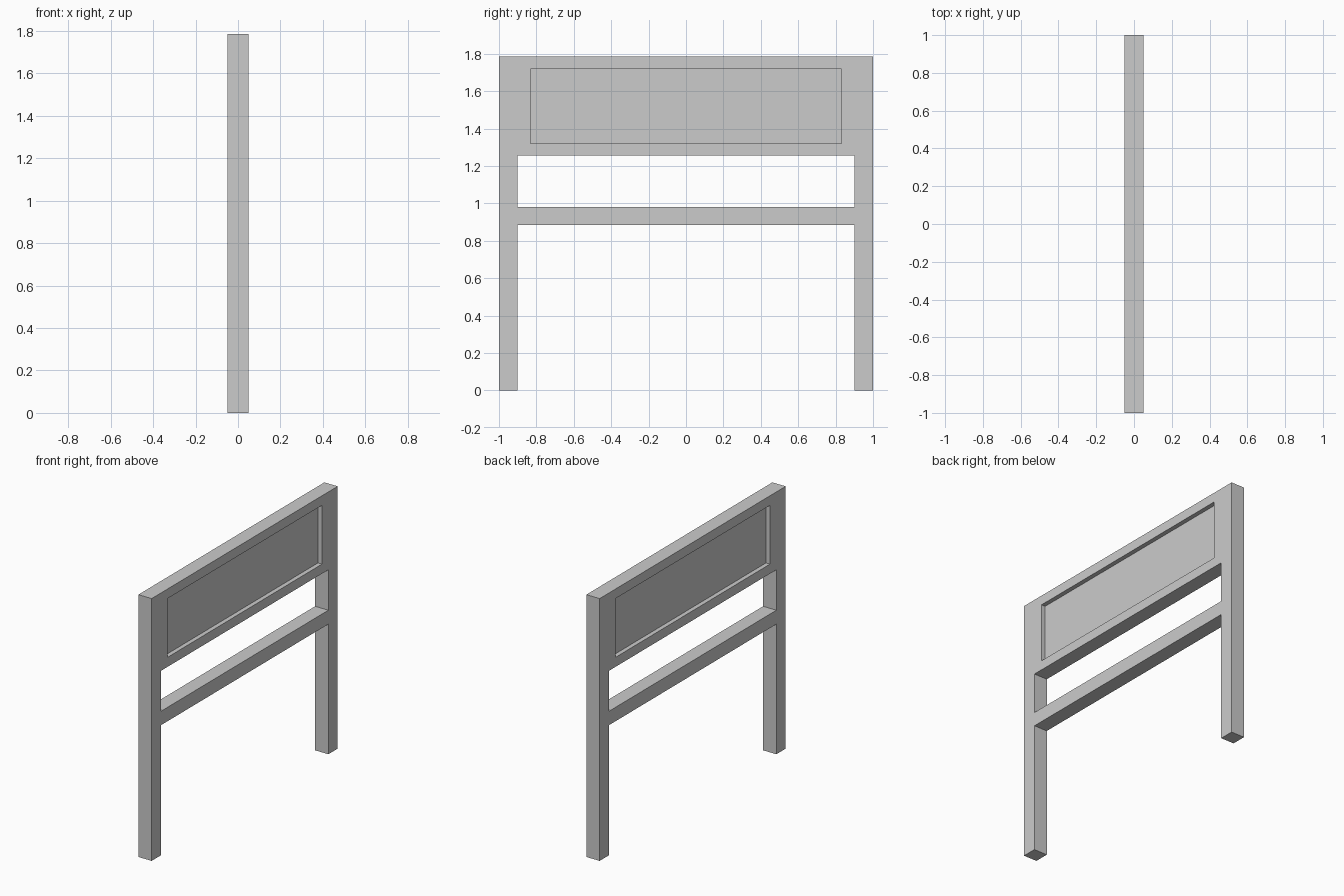
import bpy, bmesh

if "Cube" in bpy.data.objects:
    bpy.data.objects.remove(bpy.data.objects["Cube"])

HALF_DEPTH = 0.05   # frame half thickness
PANEL_HALF = 0.02   # recessed panel half thickness


def rect(y, z0, z1):
    return [(-y, z0), (y, z0), (y, z1), (-y, z1)]


def slab(name, loops, half):
    """Fill closed y-z loops (outline first, then holes) and extrude along x."""
    bm = bmesh.new()
    edges = []
    for loop in loops:
        vs = [bm.verts.new((-half, y, z)) for y, z in loop]
        edges += [bm.edges.new((a, b)) for a, b in zip(vs, vs[1:] + vs[:1])]
    bmesh.ops.triangle_fill(bm, edges=edges, use_beauty=True, normal=(1, 0, 0))
    ext = bmesh.ops.extrude_face_region(bm, geom=bm.faces[:], use_keep_orig=True)
    moved = [g for g in ext["geom"] if isinstance(g, bmesh.types.BMVert)]
    bmesh.ops.translate(bm, verts=moved, vec=(2 * half, 0, 0))
    bmesh.ops.recalc_face_normals(bm, faces=bm.faces[:])
    mesh = bpy.data.meshes.new(name)
    bm.to_mesh(mesh)
    bm.free()
    obj = bpy.data.objects.new(name, mesh)
    bpy.context.collection.objects.link(obj)
    return obj


# Frame: posts, cross rail and headboard border in one piece
right_leg = [(0.9, 0.885), (0.9, 0), (1, 0), (1, 1.785)]
outline = right_leg + [(-y, z) for y, z in reversed(right_leg)]
gap = rect(0.9, 0.98, 1.255)
panel_opening = rect(0.832, 1.32, 1.72)
slab("headboard_frame", [outline, gap, panel_opening], HALF_DEPTH)

# Thin panel, recessed equally on both sides
slab("headboard_panel", [panel_opening], PANEL_HALF)
